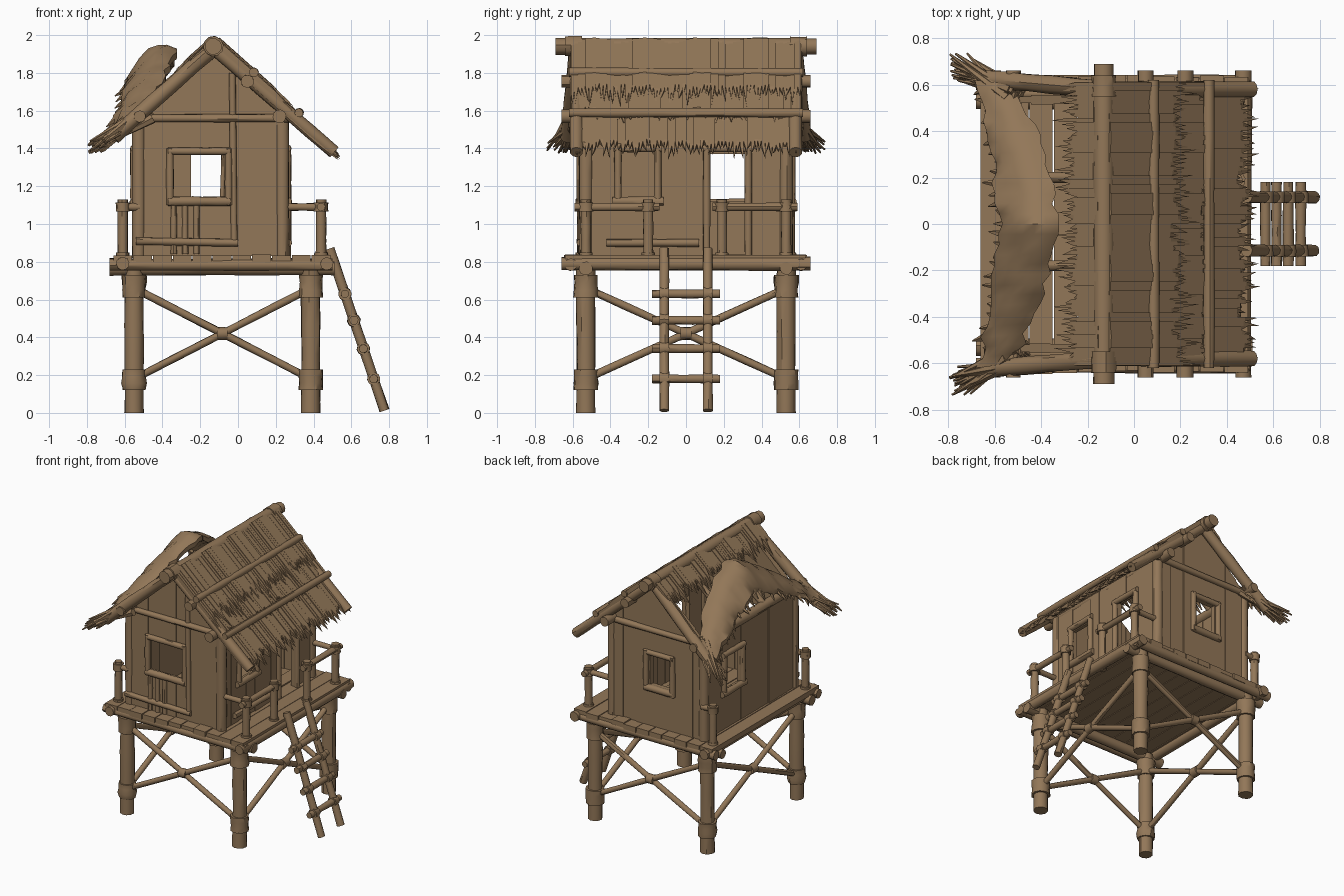
import bpy, bmesh, math, random
from mathutils import Vector as V

if "Cube" in bpy.data.objects:
    bpy.data.objects.remove(bpy.data.objects["Cube"])

random.seed(4)
rnd = random.uniform
mat = bpy.data.materials.new("weathered wood brown")
mat.diffuse_color = (0.29, 0.185, 0.098, 1)
mat.use_nodes = True
mat.node_tree.nodes["Principled BSDF"].inputs["Base Color"].default_value = mat.diffuse_color
parts = {}


def part(name):
    return parts.setdefault(name, bmesh.new())


def log(name, a, b, r, r2=None, sides=10, rings=6, rough=0.07):
    """Slightly knobbly pole from a to b, closed ends."""
    bm, a, b = part(name), V(a), V(b)
    r2 = r if r2 is None else r2
    d = (b - a).normalized()
    u = d.orthogonal().normalized()
    w = d.cross(u)
    prev = None
    for i in range(rings):
        t = i / (rings - 1)
        rr = (r + (r2 - r) * t) * (1 + rnd(-rough, rough))
        ring = []
        for k in range(sides):
            an = 2 * math.pi * k / sides
            q = rr * (1 + rnd(-0.04, 0.04))
            ring.append(bm.verts.new(a + (b - a) * t + u * math.cos(an) * q + w * math.sin(an) * q))
        if prev:
            for k in range(sides):
                j = (k + 1) % sides
                bm.faces.new((prev[k], prev[j], ring[j], ring[k]))
        else:
            bm.faces.new(ring[::-1])
        prev = ring
    bm.faces.new(prev)


def hexa(name, p):
    """Six-sided block from 4 bottom and 4 top points."""
    bm = part(name)
    v = [bm.verts.new(q) for q in p]
    for f in ((3, 2, 1, 0), (4, 5, 6, 7), (0, 1, 5, 4), (1, 2, 6, 5), (2, 3, 7, 6), (3, 0, 4, 7)):
        bm.faces.new([v[i] for i in f])


def block(name, x0, x1, y0, y1, z0, z1):
    hexa(name, [(x, y, z) for z in (z0, z1) for x, y in ((x0, y0), (x1, y0), (x1, y1), (x0, y1))])


def wall(name, along_x, pos, u0, u1, top, holes, extra=()):
    """Row of vertical planks with rectangular openings."""
    marks = sorted({u0, u1, *extra, *(h[0] for h in holes), *(h[1] for h in holes)})
    for a, b in zip(marks, marks[1:]):
        n = max(1, round((b - a) / 0.11))
        for i in range(n):
            p, q = a + (b - a) * i / n, a + (b - a) * (i + 1) / n
            m, t = (p + q) / 2, 0.016 + rnd(-0.004, 0.005)
            spans = [(0.83, None)]
            for h in holes:
                if h[0] < m < h[1]:
                    spans = [(0.83, h[2]), (h[3], None)]
            for z0, z1 in spans:
                if z1 is not None and z1 - z0 < 0.01:
                    continue
                zp, zq = (top(p), top(q)) if z1 is None else (z1, z1)
                if along_x:
                    f = lambda u, o, z: (u, pos + o, z)
                else:
                    f = lambda u, o, z: (pos - o, u, z)
                hexa(name, [f(p, -t, z0), f(q, -t, z0), f(q, t, z0), f(p, t, z0),
                            f(p, -t, zp), f(q, -t, zq), f(q, t, zq), f(p, t, zp)])


# stilts with swollen lashings, and crossed braces on all four sides
XS, YS = (-0.55, 0.385), (-0.53, 0.53)
for x in XS:
    for y in YS:
        log("stilt_posts", (x, y, 0), (x, y, 0.78), 0.05, rough=0.04)
        log("stilt_lashings", (x, y, 0.12), (x, y, 0.23), 0.063, rings=4)
        log("stilt_lashings", (x, y, 0.61), (x, y, 0.73), 0.063, rings=4)
for z0, z1 in ((0.18, 0.66), (0.66, 0.18)):
    for y in YS:
        log("cross_braces", (XS[0], y, z0), (XS[1], y, z1), 0.02)
    for x in XS:
        log("cross_braces", (x, YS[0], z0), (x, YS[1], z1), 0.02)
for y in YS:
    log("brace_knots", (-0.11, y, 0.42), (-0.055, y, 0.42), 0.034, rings=3)
for x in XS:
    log("brace_knots", (x, -0.03, 0.42), (x, 0.03, 0.42), 0.034, rings=3)

# deck: beams and planks
for y in (-0.53, 0.53):
    log("deck_beams", (-0.68, y, 0.765), (0.51, y, 0.765), 0.036)
for y in (-0.61, 0.61):
    log("deck_beams", (-0.68, y, 0.785), (0.5, y, 0.785), 0.032)
for x in (-0.61, 0.47):
    log("deck_beams", (x, -0.66, 0.79), (x, 0.66, 0.79), 0.036)
for i in range(11):
    x = -0.66 + i * 0.105
    block("deck_planks", x, x + 0.1, -0.64 + rnd(-0.01, 0.01), 0.64 + rnd(-0.01, 0.01), 0.795, 0.833 + rnd(0, 0.008))

# hut walls
gable = lambda x: 1.92 - 0.89 * abs(x + 0.13)
flat = lambda y: 1.57
wall("front_wall", True, -0.535, -0.54, 0.25, gable, [(-0.36, -0.04, 1.13, 1.37)], (-0.13,))
wall("back_wall", True, 0.535, -0.54, 0.25, gable, [(-0.25, -0.09, 1.14, 1.37)], (-0.13,))
wall("right_wall", False, 0.235, -0.53, 0.53, flat, [(-0.35, -0.16, 1.13, 1.38), (0.12, 0.32, 0.83, 1.40)])
wall("left_wall", False, -0.525, -0.53, 0.53, flat, [(0.12, 0.32, 1.12, 1.37)])
for x in (-0.525, 0.235):
    for y in YS:
        log("corner_posts", (x, y, 0.82), (x, y, 1.58), 0.036, rough=0.04)

# frames, sills and trim poles
for s, a, b in ((-1, -0.37, -0.04), (1, -0.29, -0.05)):
    y = s * 0.56
    log("window_frames", (a, y, 1.12), (b, y, 1.12), 0.025)
    log("window_frames", (a, y, 1.385), (b, y, 1.385), 0.02)
    for x in (a + 0.01, b - 0.01):
        log("window_frames", (x, y, 1.1), (x, y, 1.4), 0.02)
    log("gable_ties", (-0.57, y, 1.56), (0.28, y, 1.56), 0.022)
log("window_frames", (-0.085, -0.53, 1.11), (-0.075, -0.53, 1.38), 0.012)
log("front_trim", (-0.54, -0.56, 0.91), (0.0, -0.56, 0.9), 0.02)
log("front_trim", (-0.02, -0.555, 0.9), (-0.03, -0.555, 1.8), 0.018)
for x in (-0.34, -0.28, -0.22):
    log("front_trim", (x, -0.555, 0.84), (x, -0.555, 1.12), 0.016)
for x, a, b, z0 in ((0.262, -0.36, -0.15, 1.12), (0.262, 0.11, 0.33, 0.83), (-0.55, 0.11, 0.33, 1.11)):
    for y in (a, b):
        log("side_frames", (x, y, z0), (x, y, 1.4), 0.02)
    log("side_frames", (x, a - 0.02, 1.4), (x, b + 0.02, 1.4), 0.02)
    if z0 > 1:
        log("side_frames", (x, a - 0.03, z0), (x, b + 0.03, z0), 0.024)
log("side_frames", (0.265, -0.42, 0.9), (0.265, 0.07, 0.9), 0.02)

# porch railing
for x, y in ((0.44, -0.53), (0.44, 0.53), (0.44, -0.2), (0.44, 0.19), (-0.61, -0.55), (-0.61, 0.55)):
    log("rail_posts", (x, y, 0.77), (x, y, 1.13), 0.027)
    log("rail_knots", (x, y, 1.065), (x, y, 1.115), 0.037, rings=3)
    log("rail_knots", (x, y, 0.8), (x, y, 0.85), 0.036, rings=3)
for s in (-1, 1):
    log("rails", (0.44, s * 0.59, 1.09), (0.44, s * 0.14, 1.09), 0.022)
    log("rails", (0.23, s * 0.53, 1.09), (0.47, s * 0.53, 1.09), 0.02)
    log("rails", (-0.64, s * 0.55, 1.09), (-0.52, s * 0.55, 1.09), 0.02)

# ladder
for y in (-0.115, 0.115):
    log("ladder_rails", (0.485, y, 0.87), (0.775, y, 0.012), 0.026)
for z in (0.18, 0.34, 0.49, 0.63):
    x = 0.485 + (0.87 - z) * 0.338
    log("ladder_rungs", (x, -0.18, z), (x, 0.18, z), 0.023)
    for y in (-0.115, 0.115):
        log("ladder_knots", (x, y - 0.025, z), (x, y + 0.025, z), 0.034, rings=3)

# roof frame
log("ridge_pole", (-0.13, -0.69, 1.94), (-0.13, 0.69, 1.94), 0.045, rough=0.05)
for s in (-1, 1):
    log("ridge_pole", (-0.13, s * 0.55, 1.94), (-0.13, s * 0.64, 1.94), 0.054, rings=3)
for x, z in ((0.05, 1.755), (0.22, 1.57), (-0.52, 1.57)):
    log("purlins", (x, -0.66, z), (x, 0.66, z), 0.034)
for y in (-0.58, 0.58):
    log("rafters", (-0.13, y, 1.93), (0.51, y, 1.38), 0.035)
    log("rafters", (-0.13, y, 1.93), (-0.66, y * 1.08, 1.46), 0.04)
for y in (-0.18, 0.2):
    log("rafters", (-0.13, y, 1.92), (-0.53, y, 1.57), 0.024)


def thatch(name, side, s0, s1, off, spike, y1=0.61, n=64):
    """Layer of straw strips down one slope, ending in ragged points."""
    bm = part(name)
    at = lambda s, y, o: V((-0.13 + side * (s * 0.746 + o * 0.666), y, 1.95 - s * 0.666 + o * 0.746))
    for i in range(n):
        a, b = -y1 + 2 * y1 * i / n, -y1 + 2 * y1 * (i + 1) / n
        e, o = s1 + rnd(-0.03, 0.03), off + 0.008 * math.sin(a * 22) + rnd(-0.003, 0.003)
        lo, hi = o - 0.03, o
        hexa(name, [at(s0, a, lo), at(s0, b, lo), at(e, b, lo), at(e, a, lo),
                    at(s0, a, hi), at(s0, b, hi), at(e, b, hi), at(e, a, hi)])
        q = [bm.verts.new(at(e, y, h)) for y, h in ((a, lo), (b, lo), (b, hi), (a, hi))]
        tip = bm.verts.new(at(e + rnd(0.3, 1) * spike, (a + b) / 2 + rnd(-0.012, 0.012), o - 0.015 + rnd(-0.01, 0.012)))
        for k in range(4):
            bm.faces.new((q[k], q[(k + 1) % 4], tip))


thatch("thatch_right_lower", 1, 0.3, 0.79, 0.012, 0.1)
thatch("thatch_right_middle", 1, 0.25, 0.56, 0.024, 0.06)
thatch("thatch_right_upper", 1, 0.0, 0.38, 0.04, 0.14)
thatch("thatch_left_upper", -1, 0.0, 0.15, 0.03, 0.13)
for s in (0.26, 0.58):
    x, z = -0.13 + s * 0.746 + 0.02, 1.95 - s * 0.666 + 0.025
    log("thatch_battens", (x, -0.62, z), (x, 0.62, z), 0.024)

# raised thatch canopy on the left slope, sweeping down to both corners
bm = part("thatch_canopy")
rows = []
N, M = 28, 5
for i in range(N + 1):
    v = -1 + 2 * i / N
    k = abs(v)
    inner = V((-0.33 - 0.2 * k ** 1.8, v * 0.6, 1.93 - 0.36 * k ** 1.25))
    outer = V((-0.57 - 0.1 * k, v * 0.62, 1.80 - 0.29 * k))
    row = []
    for j in range(M + 1):
        t = j / M
        p = inner.lerp(outer, t)
        p.z += 0.30 * t * (1 - t) * (1 - 0.7 * k) + rnd(-0.01, 0.01)
        p.x += rnd(-0.02, 0.02) if j in (0, M) else 0
        row.append(p)
    rows.append(row)
for hgt in (0, -0.035):
    g = [[bm.verts.new(p + V((0, 0, hgt))) for p in r] for r in rows]
    for i in range(N):
        for j in range(M):
            f = (g[i][j], g[i][j + 1], g[i + 1][j + 1], g[i + 1][j])
            bm.faces.new(f if hgt else f[::-1])
    if hgt:
        for j in (0, M):
            for i in range(N):
                bm.faces.new((top[i][j], top[i + 1][j], g[i + 1][j], g[i][j]))
    top = g
for i in range(N + 1):
    p = rows[i][M] + V((0.02, 0, -0.015))
    log("canopy_fringe", p, p + V((rnd(-0.06, -0.02), rnd(-0.02, 0.02), rnd(-0.07, -0.03))), 0.018, 0.003, 5, 3)
# ragged straw bundles at the left eave corners
for s in (-1, 1):
    for i in range(26):
        a = V((-0.5 + rnd(-0.05, 0.05), s * (0.56 + rnd(-0.05, 0.05)), 1.57 + rnd(-0.02, 0.03)))
        b = V((-0.74 + rnd(-0.055, 0.05), s * (0.67 + rnd(-0.055, 0.065)), 1.41 + rnd(-0.035, 0.035)))
        log("corner_straw", a, b, 0.026, 0.005, 6, 4)

# turn every part into an object
for name, bm in parts.items():
    bmesh.ops.recalc_face_normals(bm, faces=bm.faces)
    me = bpy.data.meshes.new(name)
    bm.to_mesh(me)
    bm.free()
    me.materials.append(mat)
    ob = bpy.data.objects.new(name, me)
    bpy.context.collection.objects.link(ob)
    bpy.ops.object.select_all(action='DESELECT')
    ob.select_set(True)
    bpy.context.view_layer.objects.active = ob
    bpy.ops.object.shade_smooth_by_angle(angle=math.radians(40))
